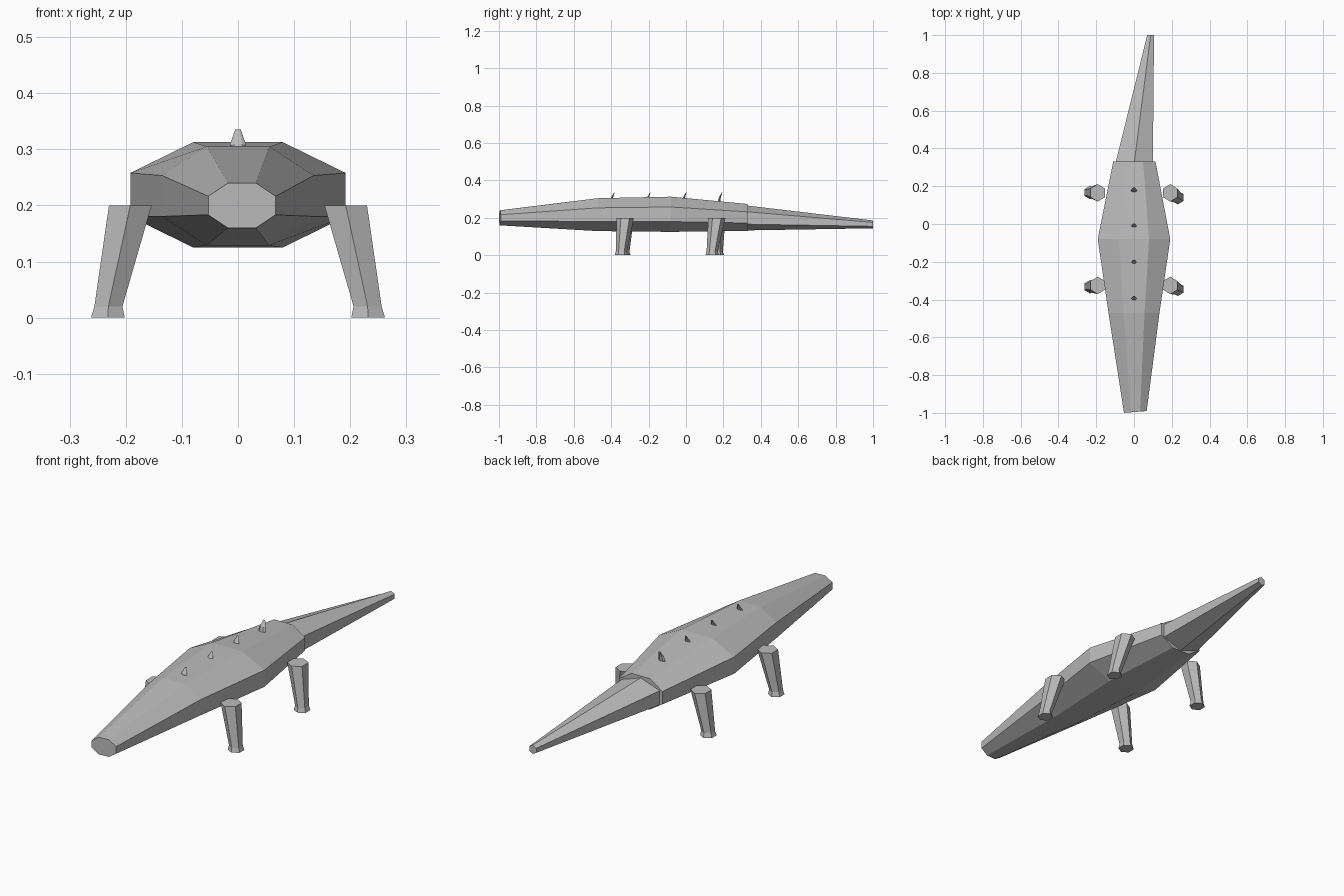
import bpy, bmesh, math

cube = bpy.data.objects.get("Cube")
if cube:
    bpy.data.objects.remove(cube, do_unlink=True)

grey = bpy.data.materials.new("plain grey")
grey.use_nodes = True
colour = (0.5, 0.5, 0.5, 1)
grey.diffuse_color = colour
grey.node_tree.nodes["Principled BSDF"].inputs["Base Color"].default_value = colour


def loft(name, rings):
    """Join rings of equal point count into a closed flat-shaded solid."""
    bm = bmesh.new()
    loops = [[bm.verts.new(p) for p in ring] for ring in rings]
    n = len(loops[0])
    for a, b in zip(loops, loops[1:]):
        for i in range(n):
            j = (i + 1) % n
            bm.faces.new((a[i], a[j], b[j], b[i]))
    bm.faces.new(loops[0])
    bm.faces.new(loops[-1])
    bmesh.ops.recalc_face_normals(bm, faces=bm.faces[:])
    mesh = bpy.data.meshes.new(name)
    bm.to_mesh(mesh)
    bm.free()
    mesh.materials.append(grey)
    obj = bpy.data.objects.new(name, mesh)
    bpy.context.collection.objects.link(obj)
    return obj


def angles(sides, start):
    return [start + math.tau * i / sides for i in range(sides)]


def upright(sides, start, x, y, z, w, h, yaw=0.0):
    """Ring across the body; w and h are circumscribed radii."""
    return [(x + w * math.cos(a), y + yaw * math.cos(a), z + h * math.sin(a))
            for a in angles(sides, start)]


def level(sides, start, x, y, z, rx, ry):
    """Ring lying flat at one height."""
    return [(x + rx * math.cos(a), y + ry * math.sin(a), z)
            for a in angles(sides, start)]


# Body: octagonal tube, blunt at both ends
eighth = math.pi / 8
k = 1 / math.cos(eighth)
body = [(0.007, -0.995, 0.2, 0.06, 0.04, 0.005),
        (0, -0.47, 0.217, 0.135, 0.088, 0),
        (0, -0.08, 0.219, 0.192, 0.094, 0),
        (0.002, 0.33, 0.202, 0.112, 0.072, 0)]
loft("body", [upright(8, eighth, x, y, z, w * k, h * k, yaw)
              for x, y, z, w, h, yaw in body])

# Tail: hexagon with a ridge on top, bending to the left
k = 1 / math.cos(math.pi / 6)
loft("tail", [upright(6, math.pi / 6, 0.002, 0.33, 0.199, 0.098 * k, 0.066),
              upright(6, math.pi / 6, 0.088, 1.0, 0.165, 0.018 * k, 0.021)])

# Legs: tapered hexagons splaying out to flared feet
for side, s, shift in (("left", 1, -0.025), ("right", -1, 0.002)):
    for place, y in (("front", -0.325), ("rear", 0.165)):
        foot_y = y + (shift if place == "rear" else shift / 2 - 0.008)
        loft(f"{place}_{side}_leg", [
            level(6, math.pi / 6, s * 0.192, y, 0.2, 0.038 * k, 0.046),
            level(6, math.pi / 6, s * 0.231, foot_y, 0.02, 0.025 * k, 0.03),
            level(6, math.pi / 6, s * 0.232, foot_y, 0.0, 0.03 * k, 0.036)])

# Back spikes: small blades leaning towards the tail
for i in range(4):
    y = -0.387 + 0.192 * i
    loft(f"back_spike_{i + 1}", [
        level(6, 0, 0, y - 0.016, 0.27, 0.02, 0.009),
        level(6, 0, 0, y - 0.008, 0.31, 0.014, 0.006),
        level(6, 0, 0, y + 0.004, 0.335, 0.005, 0.002)])
